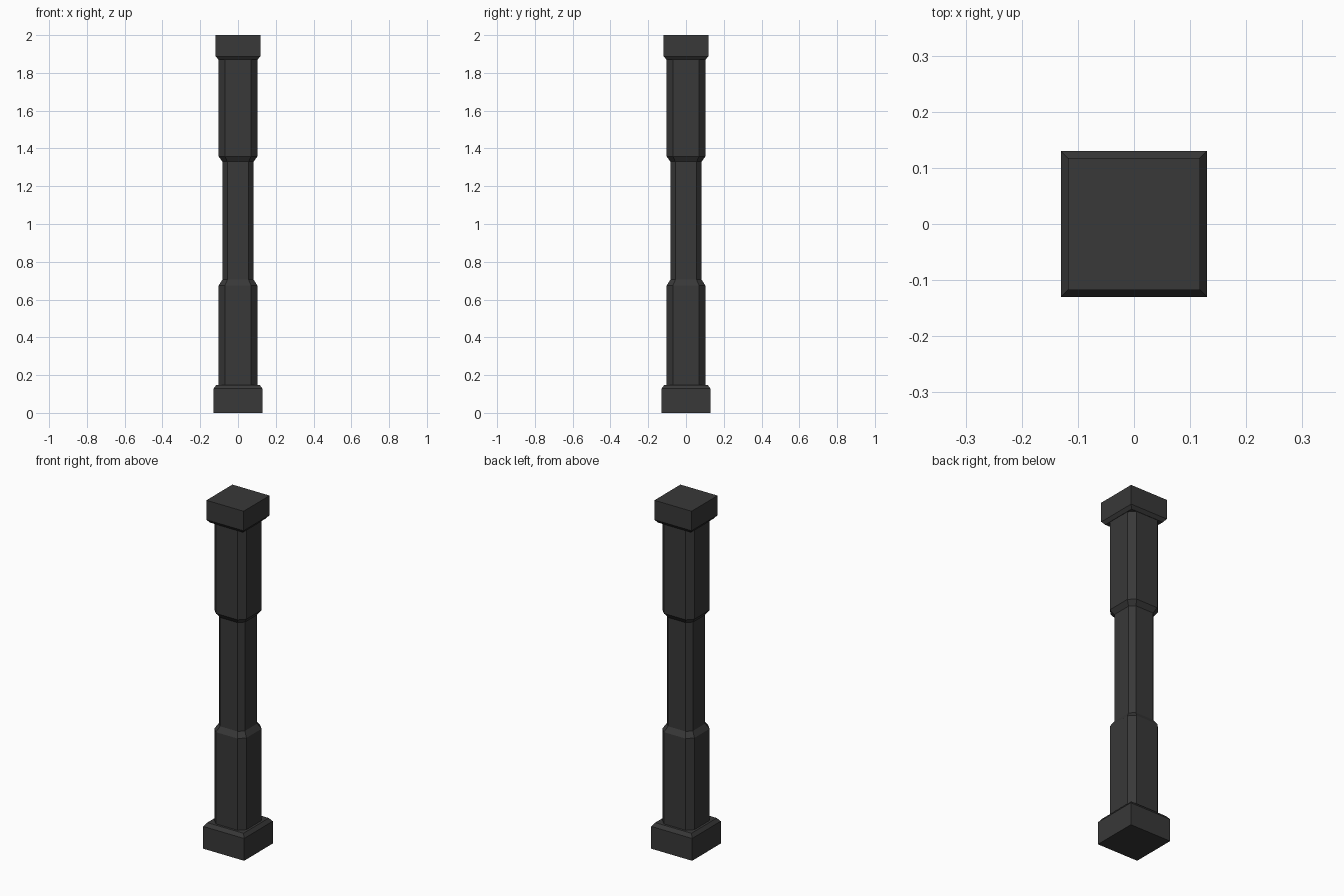
import bpy, bmesh

if "Cube" in bpy.data.objects:
    bpy.data.objects.remove(bpy.data.objects["Cube"])

mat = bpy.data.materials.new("dark_grey")
mat.diffuse_color = (0.04, 0.04, 0.04, 1)
mat.use_nodes = True
mat.node_tree.nodes["Principled BSDF"].inputs["Base Color"].default_value = mat.diffuse_color


def ring(half, cut, z):
    """Square cross-section; cut > 0 clips the corners to an octagon."""
    if not cut:
        return [(half, half, z), (-half, half, z), (-half, -half, z), (half, -half, z)]
    i = half - cut
    quarter = [(half, i), (i, half)]
    points = []
    for _ in range(4):
        points += [(x, y, z) for x, y in quarter]
        quarter = [(-y, x) for x, y in quarter]
    return points


def loft(name, sections):
    """Skin a stack of (half width, corner cut, z) sections with flat faces."""
    bm = bmesh.new()
    rings = [[bm.verts.new(p) for p in ring(*s)] for s in sections]
    n = len(rings[0])
    for a, b in zip(rings, rings[1:]):
        for k in range(n):
            m = (k + 1) % n
            bm.faces.new((a[k], a[m], b[m], b[k]))
    bm.faces.new(rings[0][::-1])
    bm.faces.new(rings[-1])
    bmesh.ops.recalc_face_normals(bm, faces=bm.faces)
    mesh = bpy.data.meshes.new(name)
    bm.to_mesh(mesh)
    bm.free()
    mesh.materials.append(mat)
    obj = bpy.data.objects.new(name, mesh)
    bpy.context.collection.objects.link(obj)


# Square foot with chamfered top edge
loft("base", [(0.13, 0, 0), (0.13, 0, 0.128), (0.115, 0, 0.148)])

# Corner-cut shaft, narrower in the middle
loft("shaft", [(0.102, 0.033, 0.148), (0.102, 0.033, 0.675),
               (0.083, 0.027, 0.705), (0.083, 0.027, 1.33),
               (0.102, 0.033, 1.357), (0.102, 0.033, 1.87)])

# Square head with chamfered bottom edge
loft("capital", [(0.104, 0, 1.87), (0.118, 0, 1.888), (0.118, 0, 2.0)])
